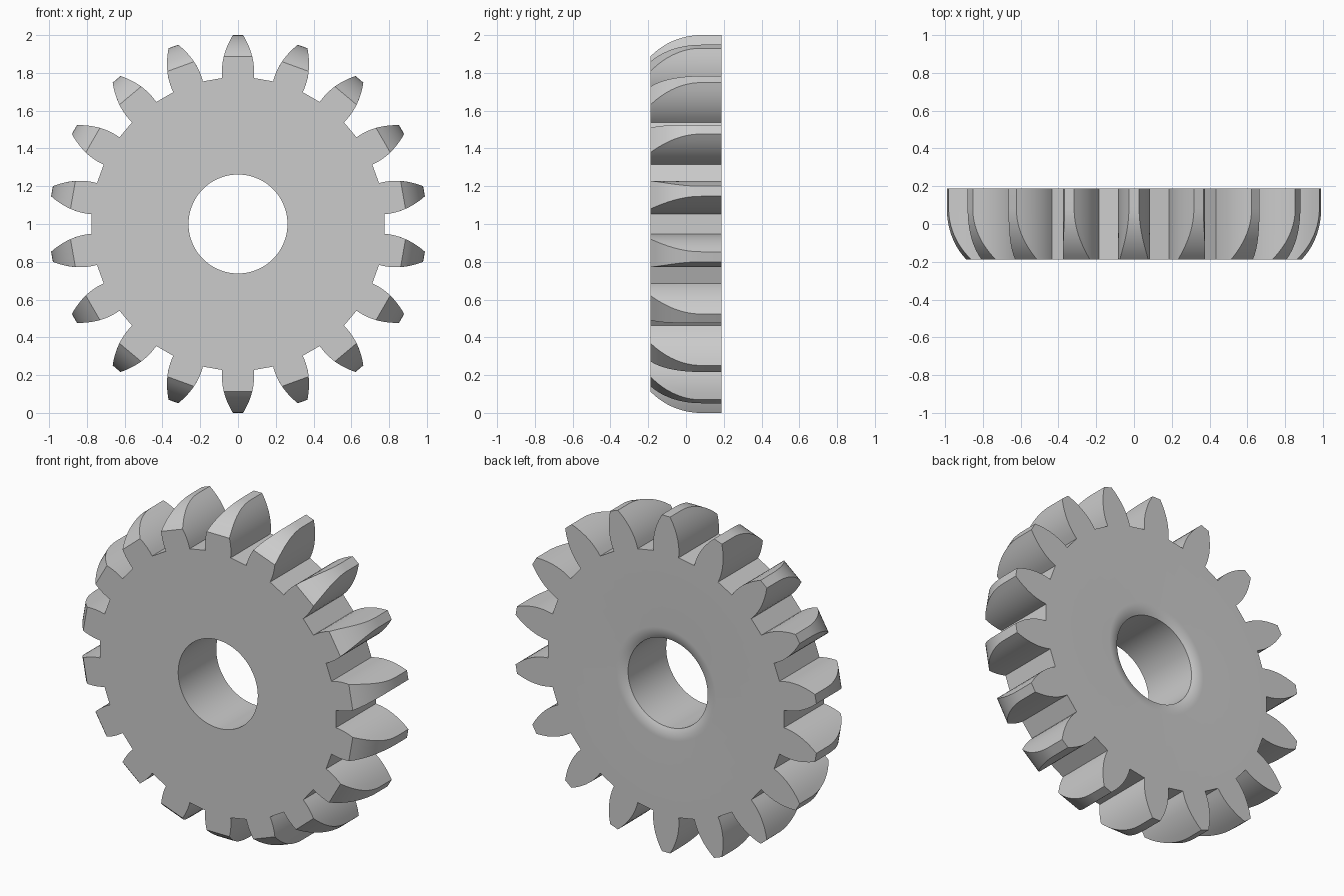
import bpy, bmesh
from math import sin, cos, pi, sqrt, radians

if "Cube" in bpy.data.objects:
    bpy.data.objects.remove(bpy.data.objects["Cube"], do_unlink=True)

TEETH = 18
HALF = 0.188              # half thickness
ROOT, TIP = 0.773, 1.0    # tooth root and tip radius
BORE, FLARE = 0.262, 0.33
ROUND = 0.375             # radius of the rounded tooth fronts
FLANK_STEPS = 7

steel = bpy.data.materials.new("steel_grey")
steel.use_nodes = True
grey = (0.6, 0.6, 0.6, 1)
steel.diffuse_color = grey
steel.node_tree.nodes["Principled BSDF"].inputs["Base Color"].default_value = grey


def half_width(r):
    """Half width of a tooth at radius r, a gently bulging flank."""
    return 0.0836 - 0.0727 * (r - 0.775) - 1.55 * (r - 0.775) * (r - 0.885)


def outer_radius(y):
    """Tooth height along the axis: rounded toward the front."""
    d = max(0, HALF - 0.108 - y)
    return TIP - ROUND + sqrt(ROUND ** 2 - d ** 2)


def outline(y):
    """One closed gear outline at depth y."""
    top = outer_radius(y)
    radii = [ROOT + (top - ROOT) * i / FLANK_STEPS for i in range(FLANK_STEPS + 1)]
    flank = [(-half_width(r), r) for r in radii]
    tooth = flank + [(-x, r) for x, r in reversed(flank)]
    pts = []
    for t in range(TEETH):
        a = 2 * pi * t / TEETH
        pts += [(x * cos(a) + r * sin(a), y, 1 + r * cos(a) - x * sin(a)) for x, r in tooth]
    return pts


def circle(r, y, n=72):
    return [(r * sin(2 * pi * i / n), y, 1 + r * cos(2 * pi * i / n)) for i in range(n)]


def loft(bm, rings):
    """Join successive closed rings with quads; return end loops."""
    loops = [[bm.verts.new(p) for p in ring] for ring in rings]
    for a, b in zip(loops, loops[1:]):
        for i in range(len(a)):
            j = (i + 1) % len(a)
            bm.faces.new((a[i], a[j], b[j], b[i])).smooth = True
    return loops[0], loops[-1]


def loop_edges(bm, loop):
    return [bm.edges.get((v, loop[i - 1])) for i, v in enumerate(loop)]


bm = bmesh.new()

# Toothed rim: dense rows over the rounded front, then a straight run to the back
rows = [-HALF + (2 * HALF - 0.108) * i / 12 for i in range(13)] + [HALF]
rim_front, rim_back = loft(bm, [outline(y) for y in rows])

# Bore with a shallow rounded flare at the back
depth, width = 0.018, FLARE - BORE
arc = (width ** 2 + depth ** 2) / (2 * depth)
bore = [circle(BORE, -HALF)]
for i in range(7):
    w = width * (1 - i / 6)
    bore.append(circle(FLARE - w, HALF - arc + sqrt(arc ** 2 - w ** 2)))
bore_front, bore_back = loft(bm, bore)

# Flat front and back faces
for rim, hole in ((rim_front, bore_front), (rim_back, bore_back)):
    edges = loop_edges(bm, rim) + loop_edges(bm, hole)
    made = bmesh.ops.triangle_fill(bm, use_beauty=True, use_dissolve=False, edges=edges)
    for f in made["geom"]:
        if isinstance(f, bmesh.types.BMFace):
            f.smooth = False

bmesh.ops.recalc_face_normals(bm, faces=bm.faces)
mesh = bpy.data.meshes.new("gear_wheel")
bm.to_mesh(mesh)
bm.free()
mesh.set_sharp_from_angle(angle=radians(25))
mesh.materials.append(steel)
gear = bpy.data.objects.new("gear_wheel", mesh)
bpy.context.scene.collection.objects.link(gear)
